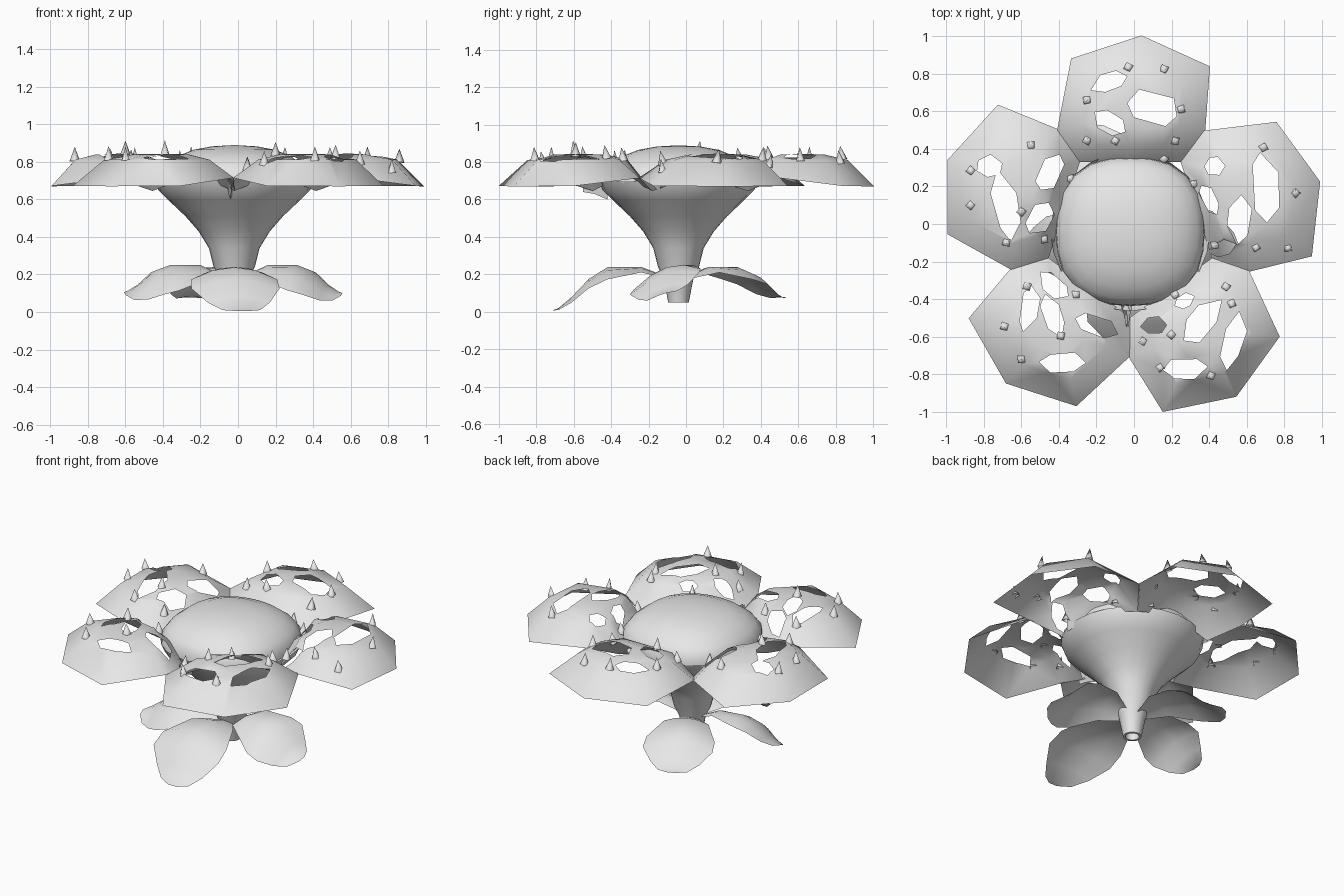
import bpy, bmesh, math, random
from mathutils import Vector, Matrix
from mathutils.geometry import delaunay_2d_cdt

if "Cube" in bpy.data.objects:
    bpy.data.objects.remove(bpy.data.objects["Cube"])

random.seed(4)
CX, CY = -0.02, -0.04
grey = bpy.data.materials.new("plain grey")
grey.diffuse_color = (0.8, 0.8, 0.8, 1)
grey.use_nodes = True
grey.node_tree.nodes["Principled BSDF"].inputs["Base Color"].default_value = grey.diffuse_color


def finish(name, bm, angle=40):
    bmesh.ops.recalc_face_normals(bm, faces=bm.faces)
    me = bpy.data.meshes.new(name)
    bm.to_mesh(me)
    bm.free()
    me.materials.append(grey)
    ob = bpy.data.objects.new(name, me)
    bpy.context.collection.objects.link(ob)
    bpy.context.view_layer.objects.active = ob
    ob.select_set(True)
    bpy.ops.object.shade_smooth_by_angle(angle=math.radians(angle))
    ob.select_set(False)
    return ob


def skin(name, rows, closed, angle=40):
    """Surface through rows of points with equal counts."""
    bm = bmesh.new()
    vs = [[bm.verts.new(p) for p in r] for r in rows]
    n = len(rows[0])
    for a, b in zip(vs, vs[1:]):
        for i in range(n if closed else n - 1):
            j = (i + 1) % n
            bm.faces.new((a[i], a[j], b[j], b[i]))
    bmesh.ops.remove_doubles(bm, verts=bm.verts, dist=0.0005)
    return finish(name, bm, angle)


def lathe(name, profile, square=0, n=24):
    """Turned shape; square pushes the ring out at its four corners."""
    rows = []
    for r, z in profile:
        row = []
        for i in range(n):
            a = 2 * math.pi * i / n
            q = r * (1 - square * math.cos(4 * a) * r / .4)
            row.append((CX + q * math.cos(a), CY + q * math.sin(a), z))
        rows.append(row)
    skin(name, rows, True, 60)


# Flower head dome, funnel and stem
lathe("centre_dome", [(0, .89), (.12, .883), (.22, .865), (.31, .83), (.37, .785), (.405, .74), (.41, .69)], .03)
lathe("funnel_stem", [(.425, .70), (.405, .65), (.35, .595), (.26, .51), (.19, .43), (.135, .34),
                      (.11, .24), (.08, .18), (.055, .05), (.04, .05), (.04, .12)])

# Petal outline: distance along the petal, sideways offset, height
OUTLINE = [(1.045, .06, .67), (.88, .425, .672), (.54, .40, .715), (.37, .27, .645), (.37, 0, .73),
           (.37, -.27, .645), (.54, -.39, .715), (.922, -.315, .672)]
MID = Vector((.64, 0))
EDGE = [Vector(p[:2]) for p in OUTLINE]


def rim(p):
    """Fraction of the way from petal middle to rim, and the rim height there."""
    d = p - MID
    if d.length < 1e-6:
        return 0, .7
    for i, a in enumerate(EDGE):
        j = (i + 1) % len(EDGE)
        a, b = a - MID, EDGE[j] - MID
        det = a.cross(b)
        s, t = d.cross(b) / det, a.cross(d) / det
        if s >= -1e-6 and t >= -1e-6:
            return s + t, (OUTLINE[i][2] * s + OUTLINE[j][2] * t) / (s + t)
    return 1, .7


def height(p):
    t, zr = rim(p)
    keys = [(0, .845), (.35, .84), (.65, .812), (1, zr)]
    for (t0, z0), (t1, z1) in zip(keys, keys[1:]):
        if t <= t1:
            return z0 + (z1 - z0) * (t - t0) / (t1 - t0)
    return zr


def inside(p, poly):
    c = False
    for a, b in zip(poly, poly[1:] + poly[:1]):
        if (a.y > p.y) != (b.y > p.y) and p.x < (b.x - a.x) * (p.y - a.y) / (b.y - a.y) + a.x:
            c = not c
    return c


# Holes of each petal: centre x, centre y, half length, half width, turn
HOLES = {
    90: [(-.13, .76, .10, .05, 20), (.1, .62, .14, .085, -15), (-.13, .54, .10, .055, -35)],
    18: [(.43, .31, .055, .05, 0), (.70, .2, .19, .075, 95), (.56, .02, .12, .06, 80),
         (.40, .13, .09, .04, -60), (.47, -.13, .08, .04, 20)],
    306: [(.36, -.52, .14, .07, 50), (.53, -.62, .15, .055, 75), (.27, -.77, .11, .055, 0),
          (.27, -.41, .06, .035, 20), (.10, -.54, .07, .045, 0)],
    234: [(-.43, -.33, .09, .055, -40), (-.56, -.45, .12, .05, 80), (-.43, -.5, .12, .05, -70),
          (-.38, -.74, .12, .055, 0), (-.20, -.54, .11, .05, -20)],
    162: [(-.77, .31, .07, .06, 20), (-.68, .1, .18, .07, -80), (-.5, .03, .09, .06, 60),
          (-.45, .27, .10, .06, 65)],
}
THORNS = {
    90: [(-.03, .83), (.16, .82), (-.25, .66), (.25, .61), (-.25, .45), (-.1, .44), (.22, .45), (.16, .35)],
    18: [(.69, .41), (.86, .17), (.82, -.13), (.65, -.13), (.43, -.11), (.32, .22)],
    306: [(.49, -.34), (.52, -.43), (.41, -.81), (.14, -.77), (.2, -.59), (.05, -.62), (.22, -.38)],
    234: [(-.57, -.33), (-.69, -.55), (-.6, -.72), (-.39, -.6), (-.31, -.38)],
    162: [(-.55, .42), (-.87, .28), (-.87, .1), (-.6, .07), (-.68, -.1), (-.48, -.08), (-.34, .24)],
}

for k, (deg, holes) in enumerate(HOLES.items()):
    # Sideways offset runs clockwise, so the local frame is mirrored
    c, s = math.cos(math.radians(deg)), math.sin(math.radians(deg))
    to_local = lambda x, y: Vector(((x - CX) * c + (y - CY) * s, (x - CX) * s - (y - CY) * c))
    to_world = lambda p, z: (CX + p.x * c + p.y * s, CY + p.x * s - p.y * c, z)

    # Petal shell with irregular holes
    loops = [[MID + (e - MID) * t for e in EDGE] for t in (1, .65, .35)]
    cuts = []
    for x, y, l, w, turn in holes:
        poly, a = [], math.radians(turn)
        for i in range(6):
            t = math.radians(60 * i + random.uniform(-12, 12))
            f = random.uniform(.95, 1.15)
            p, q = l * f * math.cos(t), w * f * math.sin(t)
            poly.append(to_local(x + p * math.cos(a) - q * math.sin(a), y + p * math.sin(a) + q * math.cos(a)))
        cuts.append(poly)
    pts, edges = [], []
    for lp in loops + cuts:
        n0 = len(pts)
        pts += lp
        edges += [(n0 + i, n0 + (i + 1) % len(lp)) for i in range(len(lp))]
    out = delaunay_2d_cdt(pts + [MID], edges, [], 0, 1e-5)
    bm = bmesh.new()
    verts = [bm.verts.new(to_world(p, height(p))) for p in out[0]]
    for f in out[2]:
        m = sum((out[0][i] for i in f), Vector((0, 0))) / len(f)
        if inside(m, EDGE) and not any(inside(m, h) for h in cuts):
            bm.faces.new([verts[i] for i in f])
    bmesh.ops.delete(bm, geom=[v for v in bm.verts if not v.link_faces], context='VERTS')
    finish(f"petal_{k + 1}", bm, 50)

    # Thorns standing on the petal
    bm = bmesh.new()
    for x, y in THORNS[deg]:
        p = to_local(x, y)
        turn = Matrix.Rotation(random.uniform(-.2, .2), 4, 'X') @ Matrix.Rotation(random.uniform(0, 6), 4, 'Z')
        bmesh.ops.create_cone(bm, cap_ends=False, segments=4, radius1=.028, radius2=0, depth=.075,
                              matrix=Matrix.Translation((x, y, height(p) + .034)) @ turn)
    finish(f"thorns_{k + 1}", bm, 120)

# Pinched fold between the two front petals
skin("front_fold", [[(-.075, -.42, .71), (-.04, -.42, .60), (-.005, -.42, .71)],
                    [(-.055, -.48, .715), (-.04, -.49, .63), (-.02, -.48, .715)],
                    [(-.04, -.55, .715), (-.035, -.55, .64), (-.03, -.55, .715)]], False)

# Base leaves: distance, ridge height, half width, edge drop
LEAF = [(.07, .19, .06, .01), (.20, .24, .15, .03), (.38, .238, .23, .065),
        (.48, .175, .235, .05), (.57, .08, .165, .03), (.64, .02, .10, .01), (.68, .005, .03, 0)]
# Each leaf: direction, length, width, tip lift, sideways tip shift, roll
for k, (deg, size, wide, lift, skew, roll) in enumerate([
        (270, 1, 1, 0, .2, 0), (-11, .85, .8, .085, .1, .25),
        (113, .9, .9, .07, 0, 0), (192, .87, .72, .09, -.1, -.25)]):
    c, s = math.cos(math.radians(deg)), math.sin(math.radians(deg))
    rows = []
    for r, z, w, drop in LEAF:
        row = []
        for t in (-1, -.5, 0, .5, 1):
            u, v = r * size, t * w * wide + skew * max(0, r - .45)
            row.append((CX + u * c - v * s, CY + u * s + v * c,
                        max(.002, z + lift * max(0, r - .4) / .27 - drop * t * t + roll * t * w)))
        rows.append(row)
    skin(f"base_leaf_{k + 1}", rows, False, 35)
